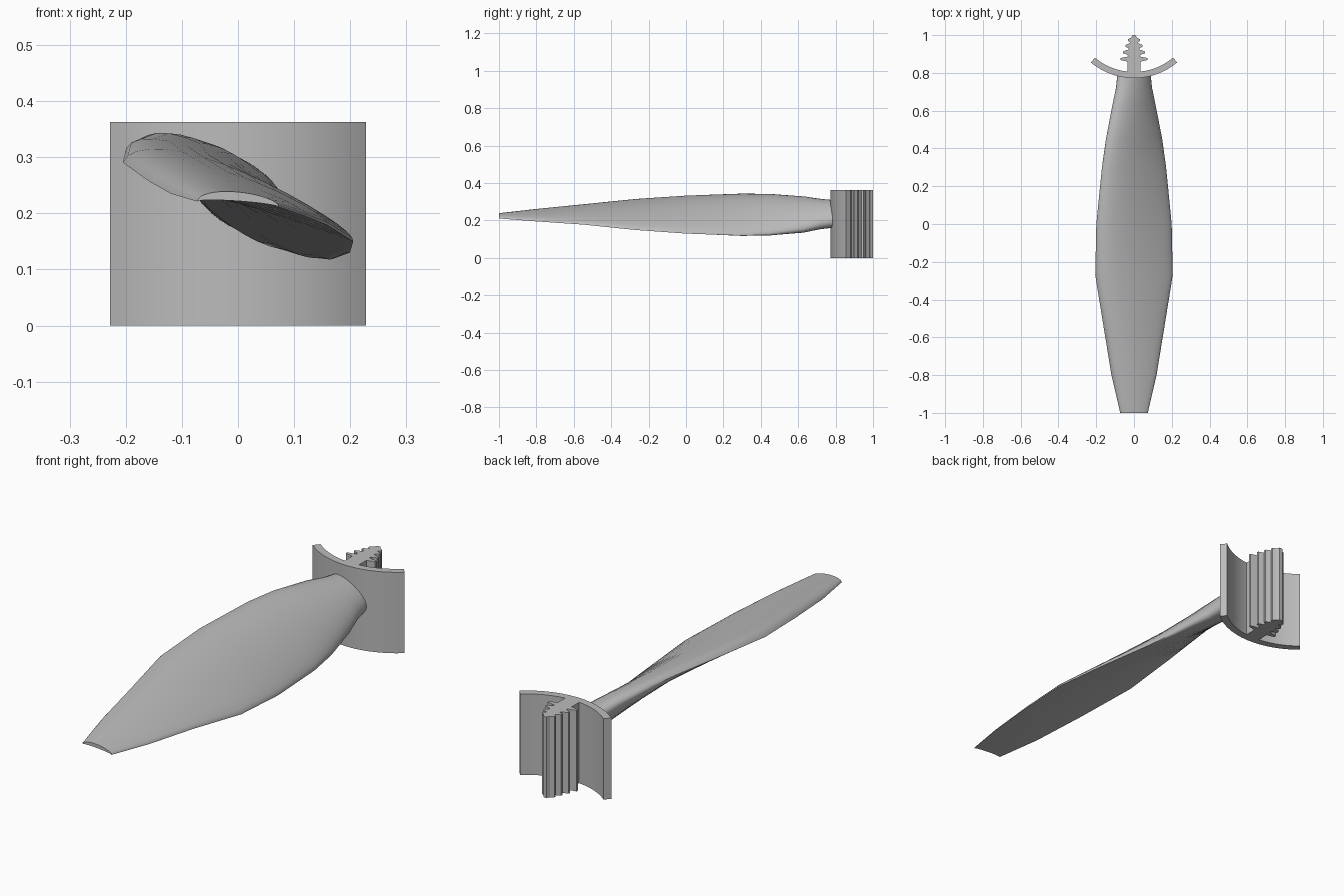
import bpy, bmesh, math
from math import sin, cos, pi, radians

cube = bpy.data.objects.get("Cube")
if cube:
    bpy.data.objects.remove(cube, do_unlink=True)

metal = bpy.data.materials.new("plain grey metal")
metal.use_nodes = True
grey = (0.5, 0.5, 0.5, 1)
metal.diffuse_color = grey
metal.node_tree.nodes["Principled BSDF"].inputs["Base Color"].default_value = grey

HEIGHT = 0.363


def finish(name, bm, angle):
    bmesh.ops.recalc_face_normals(bm, faces=bm.faces[:])
    mesh = bpy.data.meshes.new(name)
    bm.to_mesh(mesh)
    bm.free()
    mesh.materials.append(metal)
    obj = bpy.data.objects.new(name, mesh)
    bpy.context.collection.objects.link(obj)
    bpy.ops.object.select_all(action='DESELECT')
    obj.select_set(True)
    bpy.context.view_layer.objects.active = obj
    bpy.ops.object.shade_smooth_by_angle(angle=radians(angle))
    return obj


def loft(bm, rings):
    # skin closed rings and cap both ends
    loops = [[bm.verts.new(p) for p in ring] for ring in rings]
    for a, b in zip(loops, loops[1:]):
        for i in range(len(a)):
            j = (i + 1) % len(a)
            bm.faces.new((a[i], a[j], b[j], b[i]))
    bm.faces.new(loops[0])
    bm.faces.new(loops[-1])


def prism(name, outline, angle):
    bm = bmesh.new()
    loft(bm, [[(x, y, z) for x, y in outline] for z in (0, HEIGHT)])
    return finish(name, bm, angle)


# Blade sections: y, half chord, twist, centre z, upper bulge, lower bulge, forward bias
sections = [
    (-1.0, 0.073, 4, 0.216, 0.022, -0.006, 0.1),
    (-0.8, 0.121, 9.5, 0.215, 0.037, -0.004, 0.3),
    (-0.55, 0.165, 14, 0.218, 0.047, 0, 0.35),
    (-0.27, 0.217, 19, 0.22, 0.053, 0, 0.35),
    (0.0, 0.22, 25, 0.223, 0.05, 0.006, 0.35),
    (0.3, 0.2, 32, 0.225, 0.05, 0.02, 0.3),
    (0.45, 0.18, 35, 0.227, 0.052, 0.035, 0.2),
    (0.63, 0.14, 38, 0.23, 0.057, 0.05, 0.1),
    (0.72, 0.112, 37, 0.234, 0.057, 0.055, 0),
    (0.79, 0.1, 35, 0.235, 0.057, 0.057, 0),
]


def blade_ring(y, chord, twist, cz, up, low, bias, n=32):
    t = radians(twist)
    ring = []
    for i in range(n):
        a = 2 * pi * i / n
        u = cos(a)
        v = sin(a) * (up * (1 - bias * u) if sin(a) > 0 else low)
        ring.append((chord * u * cos(t) + v * sin(t), y,
                     cz - chord * u * sin(t) + v * cos(t)))
    return ring


bm = bmesh.new()
loft(bm, [blade_ring(*s) for s in sections])
finish("blade", bm, 40)

# Curved platform plate
R, THICK, SPAN, STEPS, CY = 0.355, 0.033, radians(40), 14, 1.127
angles = [-SPAN + 2 * SPAN * i / STEPS for i in range(STEPS + 1)]
outer = [(R * sin(a), CY - R * cos(a)) for a in angles]
inner = [((R - THICK) * sin(a), CY - (R - THICK) * cos(a)) for a in reversed(angles)]
prism("curved_platform", outer + inner, 30)

# Toothed mounting root: stem, then four shrinking teeth per side
half = [(0.035, 0.795)]
for tooth, neck, y in ((0.072, 0.035, 0.868), (0.058, 0.034, 0.904),
                       (0.044, 0.027, 0.938), (0.031, 0.019, 0.968)):
    half += [(neck, y - 0.008), (tooth, y), (tooth, y + 0.01), (neck - 0.004, y + 0.019)]
half.append((0.008, 1.0))
prism("toothed_root", half + [(-x, y) for x, y in reversed(half)], 20)
